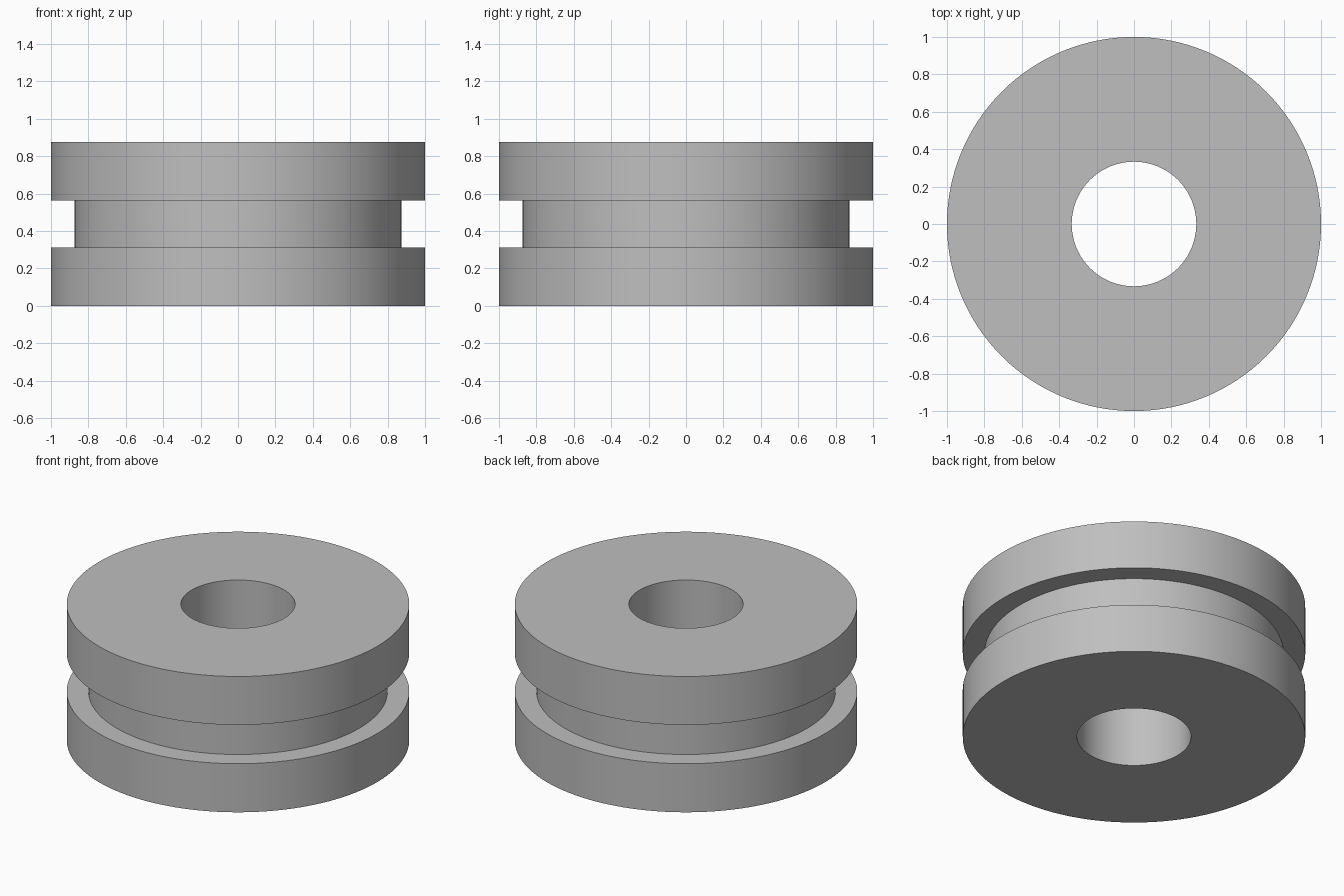
import bpy
import bmesh
from math import cos, sin, tau

cube = bpy.data.objects.get("Cube")
if cube:
    bpy.data.objects.remove(cube, do_unlink=True)

SEGMENTS = 128
RIM, GROOVE, BORE = 1.0, 0.873, 0.333
HEIGHT, GROOVE_LOW, GROOVE_HIGH = 0.875, 0.313, 0.563

# Plain grey material
grey = bpy.data.materials.new("plain grey")
grey.use_nodes = True
colour = (0.52, 0.52, 0.52, 1)
grey.diffuse_color = colour
grey.node_tree.nodes["Principled BSDF"].inputs["Base Color"].default_value = colour


def revolve(name, profile, material):
    """Turn a closed (radius, height) profile around the z axis."""
    bm = bmesh.new()
    rings = []
    for radius, z in profile:
        angles = [tau * i / SEGMENTS for i in range(SEGMENTS)]
        rings.append([bm.verts.new((radius * cos(a), radius * sin(a), z)) for a in angles])
    for low, high in zip(rings, rings[1:] + rings[:1]):
        for i in range(SEGMENTS):
            j = (i + 1) % SEGMENTS
            bm.faces.new((low[i], low[j], high[j], high[i]))
    bmesh.ops.recalc_face_normals(bm, faces=bm.faces)
    mesh = bpy.data.meshes.new(name)
    bm.to_mesh(mesh)
    bm.free()
    mesh.materials.append(material)
    obj = bpy.data.objects.new(name, mesh)
    bpy.context.collection.objects.link(obj)
    return obj


# Grooved wheel: two wide flanges, a recessed waist and a through bore
wheel = revolve("grooved_wheel", [
    (BORE, 0), (RIM, 0),
    (RIM, GROOVE_LOW), (GROOVE, GROOVE_LOW),
    (GROOVE, GROOVE_HIGH), (RIM, GROOVE_HIGH),
    (RIM, HEIGHT), (BORE, HEIGHT),
], grey)

# Round walls smooth, rims sharp
bpy.ops.object.select_all(action="DESELECT")
wheel.select_set(True)
bpy.context.view_layer.objects.active = wheel
bpy.ops.object.shade_smooth_by_angle()
